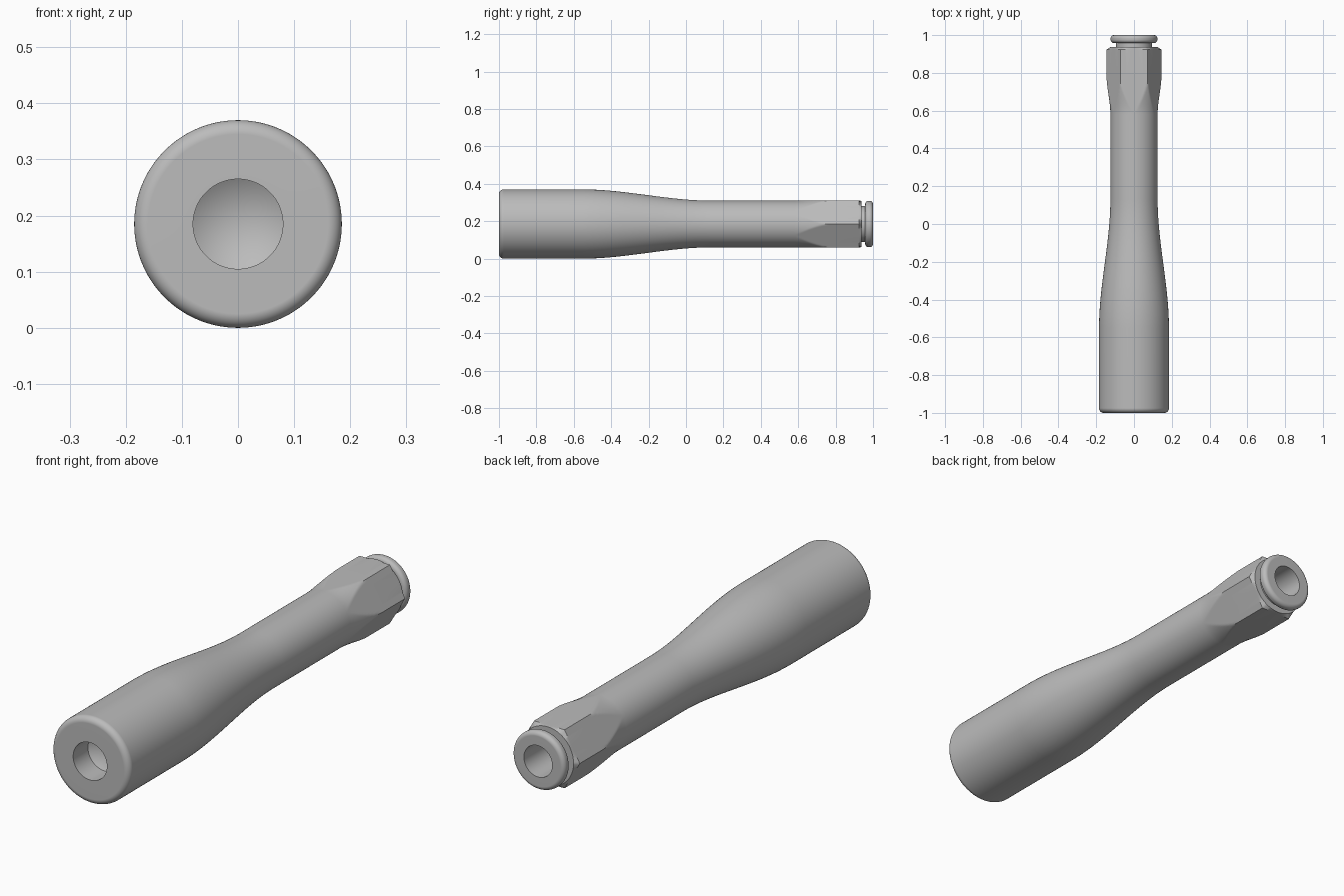
import bpy, bmesh
from math import sin, cos, pi, radians

if "Cube" in bpy.data.objects:
    bpy.data.objects.remove(bpy.data.objects["Cube"], do_unlink=True)

SEGS = 144
GRIP_R, SHAFT_R = 0.185, 0.125
HEX_R = SHAFT_R / cos(pi / 6)


def ease(a, b, y0, y1, steps):
    """Soft S-shaped run of profile points (y, radius)."""
    pts = []
    for i in range(steps + 1):
        t = i / steps
        pts.append((y0 + (y1 - y0) * t, a + (b - a) * t * t * (3 - 2 * t)))
    return pts


def fillet(cy, cr, rad, start, end, steps=8):
    """Rounded edge around a centre, angles measured from +y to outward."""
    angles = [radians(start + (end - start) * i / steps) for i in range(steps + 1)]
    return [(cy + rad * cos(a), cr + rad * sin(a)) for a in angles]


def hex_limit(angle):
    """Distance to a hexagon side, flats facing up and down."""
    off = (angle % (pi / 3)) - pi / 6
    return SHAFT_R / cos(off)


# Front bore with drill-point end, then the rounded grip end
profile = [(-0.85, 0), (-0.90, 0.08), (-1.0, 0.08)]
profile += fillet(-0.975, GRIP_R - 0.025, 0.025, 180, 90)
# Grip tapering into the shaft
profile += ease(GRIP_R, SHAFT_R, -0.55, 0.13, 28)
# Flare up to the hexagon and its chamfered end
hex_start = len(profile)
profile += ease(SHAFT_R, HEX_R + 0.001, 0.58, 0.79, 36)
profile += [(0.924, HEX_R + 0.001), (0.937, SHAFT_R - 0.001)]
hex_end = len(profile)
# Groove and rounded collar
profile += [(0.937, 0.095), (0.958, 0.095)]
profile += fillet(0.976, 0.106, 0.018, 180, 90)
profile += fillet(0.982, 0.106, 0.018, 90, 0)
# Rear bore
profile += [(1.0, 0.067), (0.70, 0.067), (0.66, 0)]

bm = bmesh.new()
rings = []
for i, (y, r) in enumerate(profile):
    ring = []
    for s in range(SEGS):
        a = 2 * pi * s / SEGS
        rad = min(r, hex_limit(a)) if hex_start <= i < hex_end else r
        ring.append(bm.verts.new((rad * cos(a), y, GRIP_R + rad * sin(a))))
    rings.append(ring)
for lower, upper in zip(rings, rings[1:]):
    for s in range(SEGS):
        n = (s + 1) % SEGS
        bm.faces.new((lower[s], upper[s], upper[n], lower[n]))
bmesh.ops.remove_doubles(bm, verts=bm.verts, dist=1e-5)
bmesh.ops.recalc_face_normals(bm, faces=bm.faces)

mesh = bpy.data.meshes.new("handle")
bm.to_mesh(mesh)
bm.free()
handle = bpy.data.objects.new("handle", mesh)
bpy.context.collection.objects.link(handle)

# Plain grey finish
grey = bpy.data.materials.new("plain grey")
grey.use_nodes = True
colour = (0.5, 0.5, 0.5, 1)
grey.diffuse_color = colour
grey.node_tree.nodes["Principled BSDF"].inputs["Base Color"].default_value = colour
mesh.materials.append(grey)

# Smooth shading with crisp edges and flat ends
bpy.ops.object.select_all(action="DESELECT")
handle.select_set(True)
bpy.context.view_layer.objects.active = handle
bpy.ops.object.shade_smooth_by_angle(angle=radians(30))
weighted = handle.modifiers.new("flat_ends", "WEIGHTED_NORMAL")
weighted.keep_sharp = True
